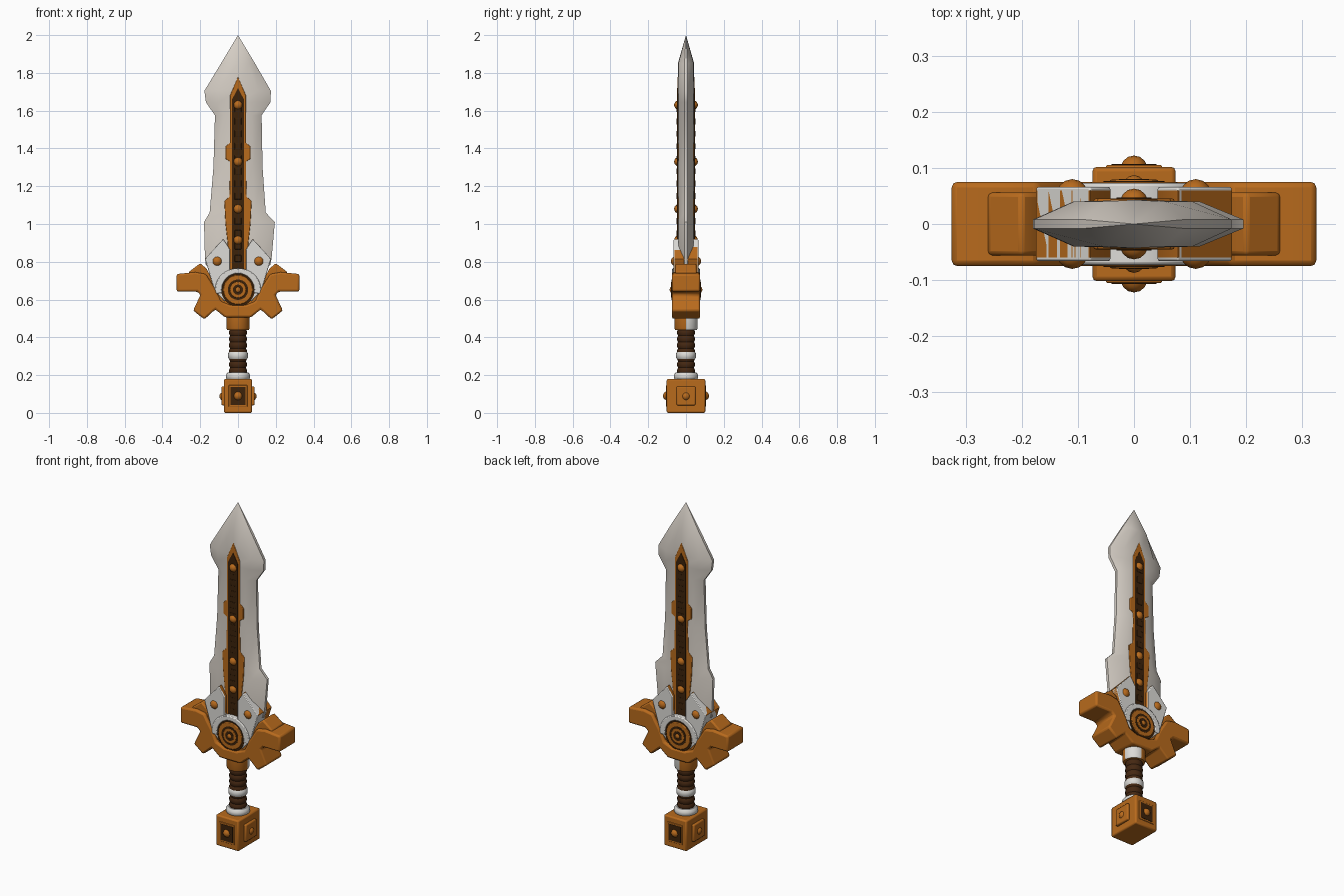
import bpy, bmesh, math
from mathutils import Matrix, Vector

cube = bpy.data.objects.get("Cube")
if cube:
    bpy.data.objects.remove(cube, do_unlink=True)


def material(name, rgb):
    m = bpy.data.materials.new(name)
    m.use_nodes = True
    m.diffuse_color = (*rgb, 1)
    m.node_tree.nodes["Principled BSDF"].inputs["Base Color"].default_value = (*rgb, 1)
    return m


STEEL = material("warm steel", (0.67, 0.62, 0.56))
WHITE = material("pale trim", (0.72, 0.71, 0.68))
ORANGE = material("burnt orange", (0.48, 0.145, 0.012))
DARK = material("dark recess", (0.045, 0.016, 0.003))
BROWN = material("grip leather", (0.06, 0.021, 0.006))


def finish(name, bm, mats, bevel=0, angle=35):
    bmesh.ops.recalc_face_normals(bm, faces=bm.faces)
    mesh = bpy.data.meshes.new(name)
    bm.to_mesh(mesh)
    bm.free()
    ob = bpy.data.objects.new(name, mesh)
    bpy.context.collection.objects.link(ob)
    for m in mats:
        mesh.materials.append(m)
    if bevel:
        mod = ob.modifiers.new("soft edges", "BEVEL")
        mod.width, mod.segments, mod.limit_method = bevel, 2, "ANGLE"
    bpy.ops.object.select_all(action="DESELECT")
    ob.select_set(True)
    bpy.context.view_layer.objects.active = ob
    bpy.ops.object.shade_smooth_by_angle(angle=math.radians(angle))


def prism(name, outline, half, mat, bevel=0.0):
    """Front outline (x, z) extended through the sword from -half to +half."""
    bm = bmesh.new()
    face = bm.faces.new([bm.verts.new((x, -half, z)) for x, z in outline])
    new = bmesh.ops.extrude_face_region(bm, geom=[face])["geom"]
    verts = [v for v in new if isinstance(v, bmesh.types.BMVert)]
    bmesh.ops.translate(bm, verts=verts, vec=(0, 2 * half, 0))
    finish(name, bm, [mat], bevel)


def mirrored(half):
    return half + [(-x, z) for x, z in reversed(half)]


def circle(r, z, n=28):
    return [(r * math.cos(math.tau * i / n), z + r * math.sin(math.tau * i / n)) for i in range(n)]


def box(name, x, y, z0, z1, mat, bevel=0.0):
    prism(name, mirrored([(x, z0), (x, z1)]), y, mat, bevel)


def rivet(name, loc, r):
    bm = bmesh.new()
    bmesh.ops.create_uvsphere(bm, u_segments=14, v_segments=8, radius=r,
                              matrix=Matrix.Translation(Vector(loc)))
    finish(name, bm, [ORANGE], angle=60)


def lathe(name, profile, mats, n=24, rule=lambda c: 0):
    bm = bmesh.new()
    rings = [[bm.verts.new((r * math.cos(math.tau * i / n), r * math.sin(math.tau * i / n), z))
              for i in range(n)] for r, z in profile]
    for a, b in zip(rings, rings[1:]):
        for i in range(n):
            bm.faces.new((a[i], a[(i + 1) % n], b[(i + 1) % n], b[i]))
    bm.faces.new(rings[0])
    bm.faces.new(rings[-1])
    for f in bm.faces:
        f.material_index = rule(f.calc_center_median())
    finish(name, bm, mats, angle=45)


# Blade: lofted sections (z, left edge, right edge)
levels = [(0.78, -.17, .17), (0.82, -.175, .178), (1.01, -.18, .195), (1.06, -.15, .147),
          (1.3, -.13, .13), (1.575, -.122, .125), (1.645, -.17, .172), (1.705, -.178, .174),
          (1.85, -.09, .09)]
T, E = .043, .008
bm = bmesh.new()
rings = []
for z, l, r in levels:
    front = [(l, -E), (l * .6, -T * .93), (0, -T), (r * .6, -T * .93), (r, -E)]
    pts = front + [(x, -y) for x, y in reversed(front)]
    rings.append([bm.verts.new((x, y, z)) for x, y in pts])
for a, b in zip(rings, rings[1:]):
    for i in range(10):
        bm.faces.new((a[i], a[(i + 1) % 10], b[(i + 1) % 10], b[i]))
tip = bm.verts.new((0, 0, 2))
for i in range(10):
    bm.faces.new((rings[-1][i], rings[-1][(i + 1) % 10], tip))
bm.faces.new(rings[0])
finish("blade", bm, [STEEL], angle=40)

# Central spine with wider patches and a dark channel
half_spine = [(.045, .70), (.055, .9), (.066, 1.0), (.072, 1.12), (.045, 1.145), (.042, 1.33),
              (.066, 1.345), (.066, 1.41), (.042, 1.43), (.042, 1.68)]
prism("spine_frame", half_spine + [(0, 1.78)] + [(-x, z) for x, z in reversed(half_spine)],
      .045, ORANGE, .003)
prism("spine_channel", [(.031, .70), (.031, 1.66), (0, 1.72), (-.031, 1.66), (-.031, .70)],
      .047, DARK)
for i in range(13):
    z = .8 + i * .066
    box(f"channel_rib_{i}", .018, .049, z, z + .035, DARK, .002)

# Guard: toothed lower cup, with inner blocks rising behind it
half_guard = [(.068, .505), (.12, .548), (.178, .495), (.238, .542), (.198, .625), (.215, .642),
              (.325, .642), (.325, .735), (.225, .745), (.17, .735), (.12, .655), (.09, .59),
              (.04, .57)]
prism("guard", mirrored(half_guard), .075, ORANGE, .010)
half_core = [(.10, .56), (.25, .69), (.262, .745), (.20, .792), (.168, .765), (.12, .68)]
prism("guard_core", mirrored(half_core), .056, ORANGE, .008)

# Cheeks: orange blocks faced with thin pale plates
BOSS_Z = .652
for s, side in ((1, "left"), (-1, "right")):
    cheek = [(s * x, z) for x, z in
             [(.07, .59), (.125, .65), (.175, .815), (.078, .92), (.042, .865), (.042, .70)]]
    prism(f"cheek_block_{side}", cheek, .060, ORANGE)
    prism(f"cheek_plate_{side}", cheek, .066, WHITE, .004)

# Pale half ring above the boss
arc = [math.pi * (-.06 + 1.12 * i / 18) for i in range(19)]
ring = [(.122 * math.cos(a), BOSS_Z + .114 * math.sin(a)) for a in arc]
ring += [(.086 * math.cos(a), BOSS_Z + .086 * math.sin(a)) for a in reversed(arc)]
prism("boss_half_ring", ring, .073, WHITE, .005)

# Round boss, nested in the guard
for name, r, y, mat in (("boss_recess", .089, .069, DARK), ("boss_disc", .078, .075, ORANGE),
                        ("boss_groove", .054, .0765, DARK), ("boss_hub", .043, .079, ORANGE),
                        ("boss_hub_groove", .027, .0805, DARK)):
    prism(name, circle(r, BOSS_Z), y, mat, .003 if mat == ORANGE else 0)

# Rivets on both faces
for s, side in ((-1, "front"), (1, "back")):
    for i, z in enumerate((1.63, 1.33, 1.08, .915)):
        rivet(f"spine_rivet_{side}_{i}", (0, s * .038, z), .025)
    for x in (-.11, .11):
        rivet(f"cheek_rivet_{side}_{'left' if x > 0 else 'right'}", (x, s * .052, .803), .028)
    rivet(f"boss_rivet_{side}", (0, s * .068, BOSS_Z), .019)

# Collar with one pale corner
lathe("collar", [(.058, .44), (.062, .45), (.062, .52)], [ORANGE, WHITE],
      rule=lambda c: int(c.x > .005 and c.y > .005))

# Wrapped grip
profile = []
for i in range(7):
    z = .205 + i * .034
    profile += [(.042, z), (.047, z + .010), (.047, z + .024)]
lathe("grip", profile + [(.042, .443)], [BROWN])
for name, z0, z1, r in (("grip_band", .280, .328, .052), ("pommel_ring", .172, .214, .064)):
    lathe(name, [(r - .010, z0), (r, z0 + .012), (r, z1 - .012), (r - .010, z1)], [WHITE])

# Pommel with framed recesses front and back, raised plates at the sides
box("pommel", .074, .102, 0, .18, ORANGE, .008)
box("pommel_side_plate", .088, .05, .04, .14, ORANGE, .006)
box("pommel_frame", .050, .105, .033, .147, ORANGE, .003)
box("pommel_recess", .040, .107, .043, .137, DARK)
for s in (-1, 1):
    rivet(f"pommel_rivet_{'back' if s > 0 else 'front'}", (0, s * .098, .09), .024)
    rivet(f"pommel_side_rivet_{'left' if s > 0 else 'right'}", (s * .076, 0, .088), .023)
